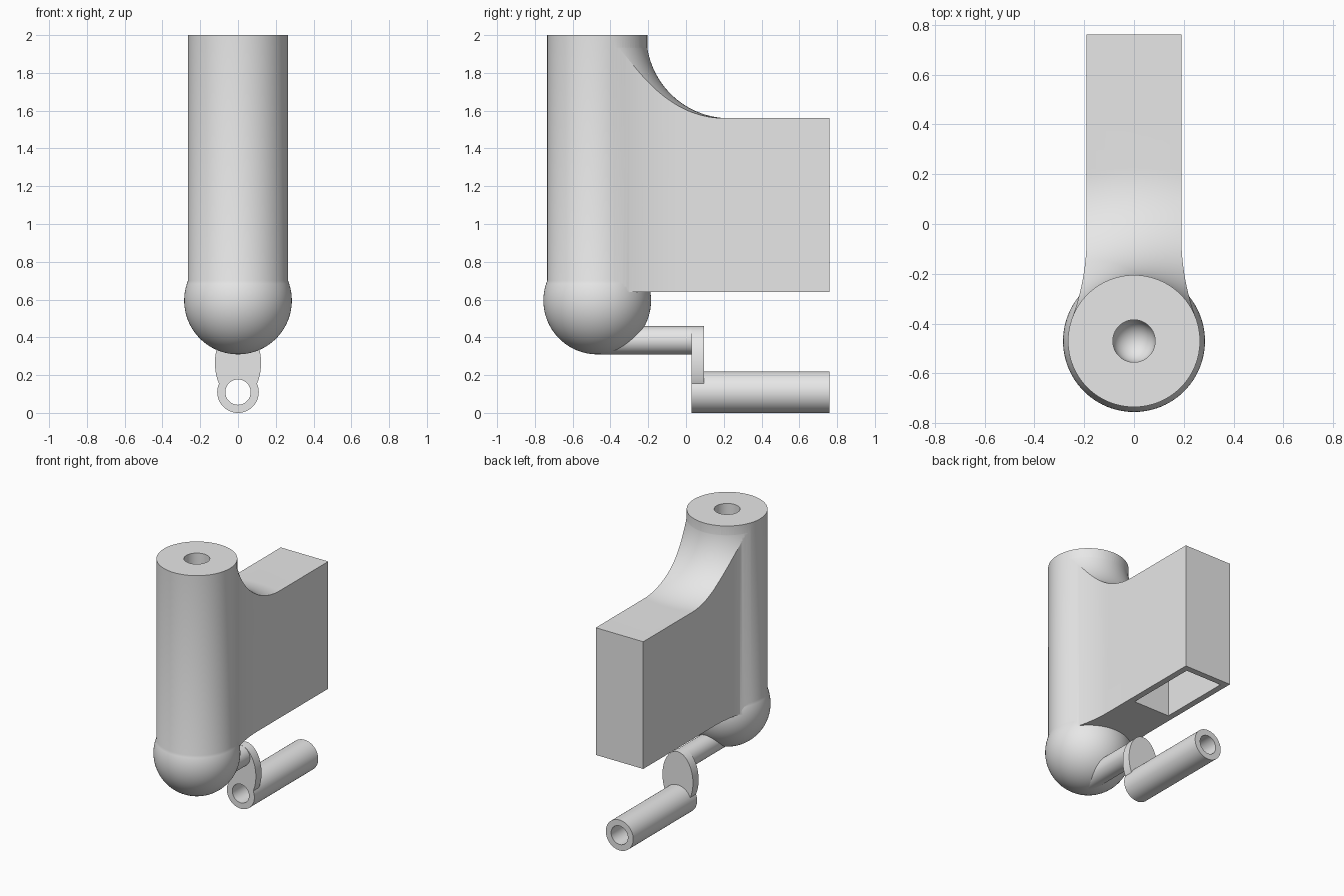
import bpy
import bmesh
from math import pi, sin, cos, atan2, radians
from mathutils import Vector

AXIS_Y = -0.47          # column axis position

cube = bpy.data.objects.get("Cube")
if cube:
    bpy.data.objects.remove(cube, do_unlink=True)

grey = bpy.data.materials.new("light_grey")
grey.use_nodes = True
colour = (0.8, 0.8, 0.8, 1)
grey.diffuse_color = colour
grey.node_tree.nodes["Principled BSDF"].inputs["Base Color"].default_value = colour


def finish(name, bm):
    bmesh.ops.remove_doubles(bm, verts=bm.verts, dist=1e-5)
    bmesh.ops.recalc_face_normals(bm, faces=bm.faces)
    mesh = bpy.data.meshes.new(name)
    bm.to_mesh(mesh)
    bm.free()
    mesh.materials.append(grey)
    ob = bpy.data.objects.new(name, mesh)
    bpy.context.collection.objects.link(ob)
    return ob


def arc(cx, cy, rx, ry, start, end, n):
    return [(cx + rx * cos(start + (end - start) * i / n),
             cy + ry * sin(start + (end - start) * i / n)) for i in range(n + 1)]


def revolve(name, profile, steps=96):
    """Spin (radius, z) points about the column axis."""
    bm = bmesh.new()
    vs = [bm.verts.new((r, AXIS_Y, z)) for r, z in profile]
    edges = [bm.edges.new(pair) for pair in zip(vs, vs[1:])]
    bmesh.ops.spin(bm, geom=vs + edges, cent=(0, AXIS_Y, 0), axis=(0, 0, 1),
                   angle=2 * pi, steps=steps)
    return finish(name, bm)


def prism(name, outline, axis, low, high):
    """Extrude an xy outline along z, or an xz outline along y."""
    bm = bmesh.new()
    if axis == "z":
        vs = [bm.verts.new((a, b, low)) for a, b in outline]
        move = Vector((0, 0, high - low))
    else:
        vs = [bm.verts.new((a, low, b)) for a, b in outline]
        move = Vector((0, high - low, 0))
    face = bm.faces.new(vs)
    top = bmesh.ops.extrude_face_region(bm, geom=[face], use_keep_orig=True)["geom"]
    bmesh.ops.translate(bm, vec=move,
                        verts=[v for v in top if isinstance(v, bmesh.types.BMVert)])
    return finish(name, bm)


def rod(name, z, rx, rz, low, high, n=64):
    return prism(name, arc(0, z, rx, rz, 0, 2 * pi, n)[:-1], "y", low, high)


def combine(target, other, operation):
    mod = target.modifiers.new(operation.lower(), "BOOLEAN")
    mod.operation = operation
    mod.solver = "EXACT"
    mod.object = other
    bpy.context.view_layer.objects.active = target
    bpy.ops.object.modifier_apply(modifier=mod.name)
    bpy.data.objects.remove(other, do_unlink=True)


def smooth(ob):
    bpy.ops.object.select_all(action="DESELECT")
    ob.select_set(True)
    bpy.context.view_layer.objects.active = ob
    bpy.ops.object.shade_smooth_by_angle(angle=radians(25))


# Column with ball foot and round-bottomed blind hole
ball = arc(0, 0.595, 0.285, 0.285, -pi / 2, atan2(0.105, 0.265), 32)
hole = arc(0, 0.585, 0.085, 0.085, 0, -pi / 2, 10)
ball[0] = (0, ball[0][1])
hole[-1] = (0, hole[-1][1])
body = revolve("column_body", ball + [(0.265, 2), (0.085, 2)] + hole)

# Web plate, flaring smoothly into the column
flare = arc(1.14, -0.05, 0.95, 0.95, pi, pi + atan2(0.42, 1.14), 16)
half = [(0.19, 0.76)] + flare + [(0.15, -0.34)]
web = prism("web", half + [(-x, y) for x, y in reversed(half)], "z", 0.64, 2.2)

# Revolved fillet shapes the top of the web
saddle = arc(0.70, 2.0, 0.44, 0.44, -pi / 2, -pi + 0.01, 32)
limit = revolve("fillet_limit", [(0, 0.5), (1.5, 0.5), (1.5, 1.56)] + saddle
                + [(0, saddle[-1][1])])
combine(web, limit, "INTERSECT")

# Pocket in the underside of the web
pocket = prism("pocket", [(-0.145, 0.18), (0.145, 0.18), (0.145, 0.715), (-0.145, 0.715)],
               "z", 0.5, 1.51)
combine(web, pocket, "DIFFERENCE")
combine(body, web, "UNION")
smooth(body)

# Crank: upper arm, oval link plate and bored lower tube
crank = rod("crank", 0.265, 0.122, 0.195, 0.03, 0.095)
combine(crank, rod("upper_arm", 0.3845, 0.0745, 0.0745, AXIS_Y, 0.06), "UNION")
combine(crank, rod("lower_tube", 0.11, 0.11, 0.11, 0.03, 0.76), "UNION")
combine(crank, rod("bore", 0.11, 0.067, 0.067, -0.1, 0.9), "DIFFERENCE")
smooth(crank)
